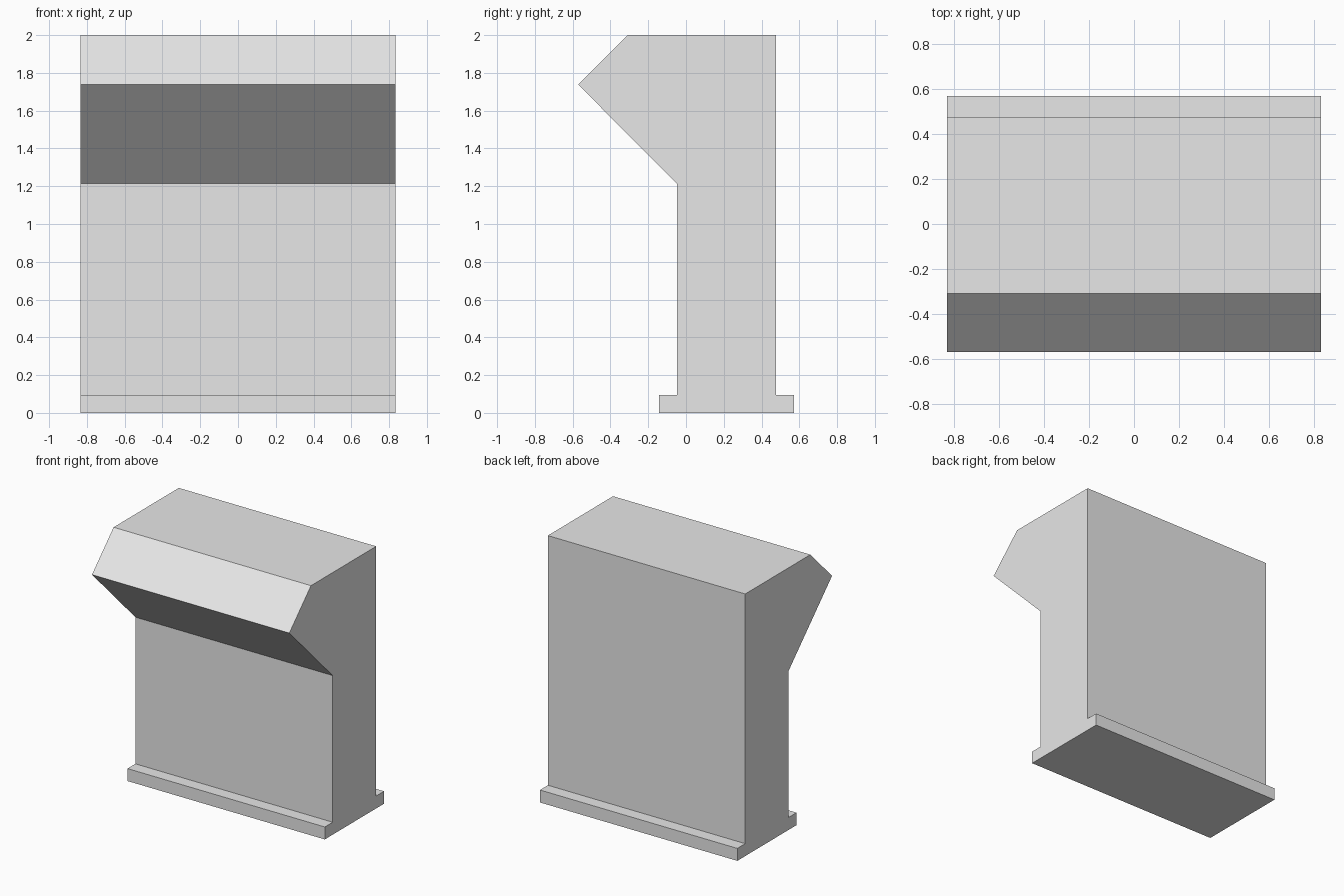
import bpy
import bmesh

if "Cube" in bpy.data.objects:
    bpy.data.objects.remove(bpy.data.objects["Cube"], do_unlink=True)

# Plain grey material
grey = bpy.data.materials.new("light_grey")
grey.use_nodes = True
colour = (0.8, 0.8, 0.8, 1.0)
grey.diffuse_color = colour
grey.node_tree.nodes["Principled BSDF"].inputs["Base Color"].default_value = colour

HALF_WIDTH = 0.833


def extrude_profile(name, profile, half_width):
    """Extrude a closed (y, z) outline along x into a solid."""
    bm = bmesh.new()
    verts = [bm.verts.new((-half_width, y, z)) for y, z in profile]
    side = bm.faces.new(verts)
    out = bmesh.ops.extrude_face_region(bm, geom=[side])
    moved = [v for v in out["geom"] if isinstance(v, bmesh.types.BMVert)]
    bmesh.ops.translate(bm, verts=moved, vec=(2 * half_width, 0, 0))
    bmesh.ops.recalc_face_normals(bm, faces=bm.faces)
    mesh = bpy.data.meshes.new(name)
    bm.to_mesh(mesh)
    bm.free()
    mesh.materials.append(grey)
    obj = bpy.data.objects.new(name, mesh)
    bpy.context.collection.objects.link(obj)
    return obj


# Wall with a stepped foot and an angled overhang at the front
outline = [
    (0.571, 0), (0.571, 0.095),        # foot, back
    (0.476, 0.095), (0.476, 2),        # back of the wall
    (-0.31, 2), (-0.571, 1.738),       # top and upper slope
    (-0.048, 1.214), (-0.048, 0.095),  # underside of overhang, front
    (-0.143, 0.095), (-0.143, 0),      # foot, front
]
extrude_profile("overhanging_wall", outline, HALF_WIDTH)
